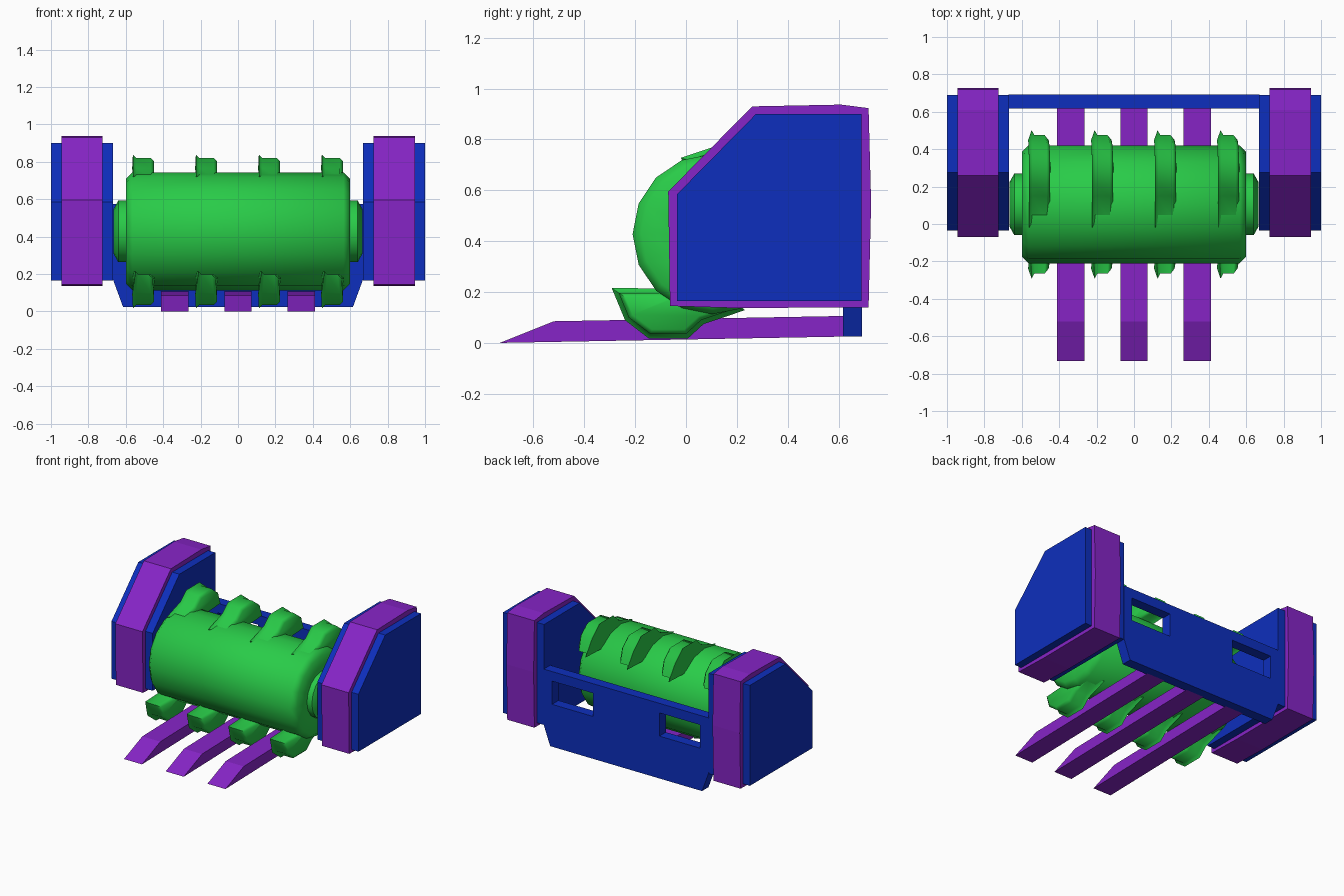
import bpy
import bmesh
import math

cube = bpy.data.objects.get("Cube")
if cube:
    bpy.data.objects.remove(cube, do_unlink=True)


def make_material(name, colour):
    mat = bpy.data.materials.new(name)
    mat.use_nodes = True
    mat.diffuse_color = (*colour, 1)
    mat.node_tree.nodes["Principled BSDF"].inputs["Base Color"].default_value = (*colour, 1)
    return mat


GREEN = make_material("green", (0.022, 0.60, 0.065))
PURPLE = make_material("purple", (0.24, 0.018, 0.57))
BLUE = make_material("blue", (0.004, 0.028, 0.51))

AXIS_Y, AXIS_Z = 0.105, 0.428


def finish(name, bm, mat, smooth=None):
    bmesh.ops.recalc_face_normals(bm, faces=bm.faces[:])
    mesh = bpy.data.meshes.new(name)
    bm.to_mesh(mesh)
    bm.free()
    mesh.materials.append(mat)
    obj = bpy.data.objects.new(name, mesh)
    bpy.context.collection.objects.link(obj)
    if smooth:
        bpy.ops.object.select_all(action="DESELECT")
        obj.select_set(True)
        bpy.context.view_layer.objects.active = obj
        bpy.ops.object.shade_smooth_by_angle(angle=math.radians(smooth))
    return obj


def loft(rings):
    """Join equal rings of points in order and cap both ends."""
    bm = bmesh.new()
    rows = [[bm.verts.new(p) for p in ring] for ring in rings]
    n = len(rows[0])
    for a, b in zip(rows, rows[1:]):
        for i in range(n):
            j = (i + 1) % n
            bm.faces.new((a[i], a[j], b[j], b[i]))
    bm.faces.new(rows[0])
    bm.faces.new(rows[-1])
    return bm


def slab(profile, x0, x1):
    """Extrude a (y, z) side profile from x0 to x1."""
    return loft([[(x, y, z) for y, z in profile] for x in (x0, x1)])


# Side housings, each wrapped by a wide band
housing = [(-0.035, 0.165), (0.69, 0.165), (0.69, 0.9), (0.275, 0.9), (-0.035, 0.585)]
band = [(-0.063, 0.145), (0.2, 0.137), (0.718, 0.14), (0.728, 0.55),
        (0.718, 0.923), (0.61, 0.937), (0.26, 0.93), (-0.07, 0.595)]
for side, s in (("left", 1), ("right", -1)):
    finish(side + "_housing", slab(housing, s * 0.667, s), BLUE)
    finish(side + "_band", slab(band, s * 0.725, s * 0.945), PURPLE)

# Back plate with two window openings
outline = [(-0.615, 0.025), (0.615, 0.025), (0.67, 0.175),
           (0.67, 0.575), (-0.67, 0.575), (-0.67, 0.175)]
plate = finish("back_plate",
               loft([[(x, y, z) for x, z in outline] for y in (0.618, 0.693)]), BLUE)
opening = [(0.5, 0.335), (0.8, 0.335), (0.8, 0.505), (0.5, 0.505)]
for s in (1, -1):
    cutter = finish("window_cutter", slab(opening, s * 0.27, s * 0.6), BLUE)
    cutter.hide_render = True
    mod = plate.modifiers.new("window", "BOOLEAN")
    mod.operation = "DIFFERENCE"
    mod.solver = "EXACT"
    mod.object = cutter
    bpy.context.view_layer.objects.active = plate
    bpy.ops.object.modifier_apply(modifier=mod.name)
    bpy.data.objects.remove(cutter, do_unlink=True)

# Fork tines
tine = [(-0.732, 0.0), (-0.52, 0.085), (0.63, 0.106), (0.63, 0.025)]
for name, x in (("left", 0.338), ("middle", 0), ("right", -0.338)):
    finish(name + "_tine", slab(tine, x - 0.073, x + 0.073), PURPLE)

# Drum with chamfered rims and stepped hubs
half = [(0.565, 0.315), (0.6, 0.28), (0.6, 0.165), (0.64, 0.165), (0.665, 0.12)]
sections = [(-x, r) for x, r in reversed(half)] + half
angles = [math.tau * i / 16 for i in range(16)]
finish("drum", loft([[(x, AXIS_Y + r * math.cos(a), AXIS_Z + r * math.sin(a)) for a in angles]
                     for x, r in sections]), GREEN, 50)

# Hooked teeth: a lower row, and an upper row half a turn round the drum
tooth = [(-0.265, 0.197), (-0.225, 0.1), (-0.14, 0.035), (0.0, 0.035),
         (0.06, 0.09), (0.2, 0.137), (0.1, 0.25), (-0.06, 0.197)]
for row, turn in (("lower", 1), ("upper", -1)):
    profile = [(AXIS_Y + turn * (y - AXIS_Y), AXIS_Z + turn * (z - AXIS_Z)) for y, z in tooth]
    for i in range(4):
        x = -0.505 + i * 0.3367
        bm = slab(profile, x - 0.057, x + 0.057)
        # Narrow the side faces towards the tip, then soften the outer edges
        tip = AXIS_Y + turn * (tooth[0][0] - AXIS_Y)
        for v in bm.verts:
            if abs(v.co.y - tip) < 0.01:
                v.co.x = x + (v.co.x - x) * 0.8
        bm.normal_update()
        rims = [e for e in bm.edges
                if abs(e.verts[0].co.x - e.verts[1].co.x) < 0.05]
        bmesh.ops.bevel(bm, geom=rims, offset=0.018, segments=1, affect="EDGES")
        finish(f"{row}_tooth_{i + 1}", bm, GREEN, 50)
